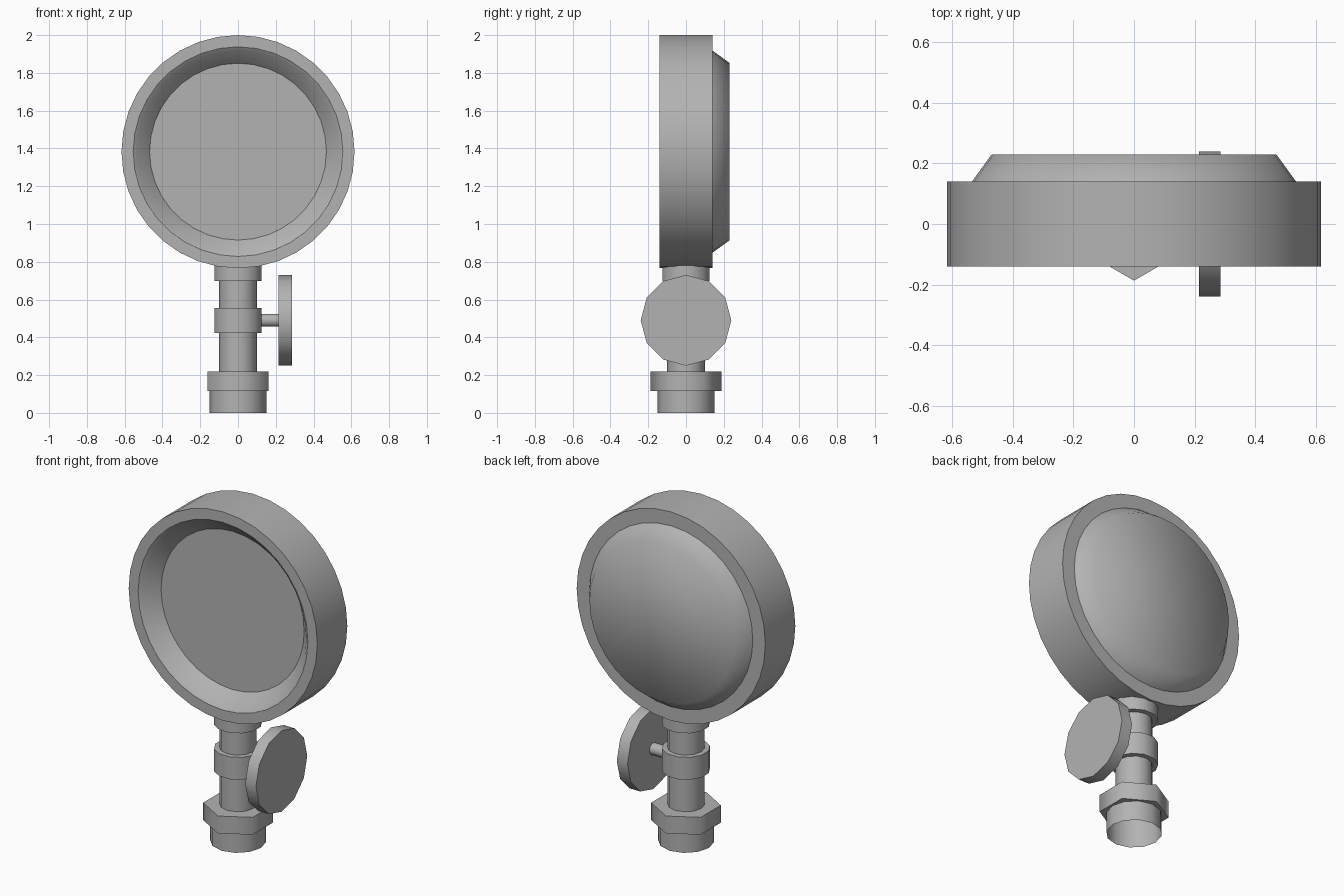
import bpy, math

if "Cube" in bpy.data.objects:
    bpy.data.objects.remove(bpy.data.objects["Cube"])

CZ = 1.383  # dial centre height
grey = bpy.data.materials.new("dark_grey")
grey.diffuse_color = (0.45, 0.45, 0.45, 1)
grey.use_nodes = True
grey.node_tree.nodes["Principled BSDF"].inputs["Base Color"].default_value = grey.diffuse_color


def finish(obj, angle=65):
    bpy.ops.object.select_all(action='DESELECT')
    obj.select_set(True)
    bpy.context.view_layer.objects.active = obj
    bpy.ops.object.shade_smooth_by_angle(angle=math.radians(angle))


def lathe(name, profile, n, loc=(0, 0, 0), axis='Z', turn=0.0, angle=65):
    """Revolve (radius, height) points; a radius of 0 at an end makes a cap."""
    verts, faces, rings = [], [], []
    for r, h in profile:
        if r == 0:
            rings.append(None)
            continue
        rings.append(len(verts))
        for i in range(n):
            a = turn + math.tau * i / n
            c, s = r * math.cos(a), r * math.sin(a)
            verts.append({'Z': (c, s, h), 'Y': (s, h, c), 'X': (h, c, s)}[axis])
    for a, b in zip(rings, rings[1:]):
        if a is None:
            faces.append([b + i for i in reversed(range(n))])
        elif b is None:
            faces.append([a + i for i in range(n)])
        else:
            for i in range(n):
                j = (i + 1) % n
                faces.append((a + i, a + j, b + j, b + i))
    mesh = bpy.data.meshes.new(name)
    mesh.from_pydata(verts, [], faces)
    mesh.materials.append(grey)
    obj = bpy.data.objects.new(name, mesh)
    obj.location = loc
    bpy.context.collection.objects.link(obj)
    finish(obj, angle)
    return obj


def rod(name, r, h0, h1, n, **kw):
    return lathe(name, [(0, h0), (r, h0), (r, h1), (0, h1)], n, **kw)


# Dial case with a bevelled recess, flat dial face, domed back plate
lathe("dial_case", [(0.468, -0.05), (0.535, -0.126), (0.555, -0.14), (0.617, -0.14),
                    (0.617, 0.14), (0.535, 0.14)], 36, loc=(0, 0, CZ), axis='Y', angle=30)
face = lathe("dial_face", [(0.468, -0.05), (0, -0.05)], 36, loc=(0, 0, CZ), axis='Y')
face.data.flip_normals()
lathe("back_dome", [(0.535, 0.14), (0.47, 0.23), (0, 0.23)], 36,
      loc=(0, 0, CZ), axis='Y')

# Stem, from the open threaded end up to the dial
lathe("threaded_end", [(0.15, 0), (0.15, 0.2)], 12)
nut = rod("hex_nut", 0.187, 0.117, 0.22, 6, turn=math.pi / 6)
bore = rod("nut_bore_cutter", 0.15, 0.0, 0.2, 12)
bore.hide_render = True
cut = nut.modifiers.new("bore", 'BOOLEAN')
cut.operation, cut.object, cut.solver = 'DIFFERENCE', bore, 'EXACT'
bpy.context.view_layer.objects.active = nut
bpy.ops.object.modifier_apply(modifier=cut.name)
bpy.data.objects.remove(bore)
finish(nut)

rod("pipe", 0.1, 0.2, 0.78, 12)
for name, z0, z1 in (("valve_collar", 0.423, 0.555), ("top_collar", 0.697, 0.78)):
    rod(name, 0.13, z0, z1, 12, turn=math.pi / 12)

# Valve handle on the right side
rod("valve_spindle", 0.035, 0.1, 0.22, 10, loc=(0, 0, 0.49), axis='X')
rod("valve_wheel", 0.24, 0.215, 0.285, 12, loc=(0, 0, 0.49), axis='X')
